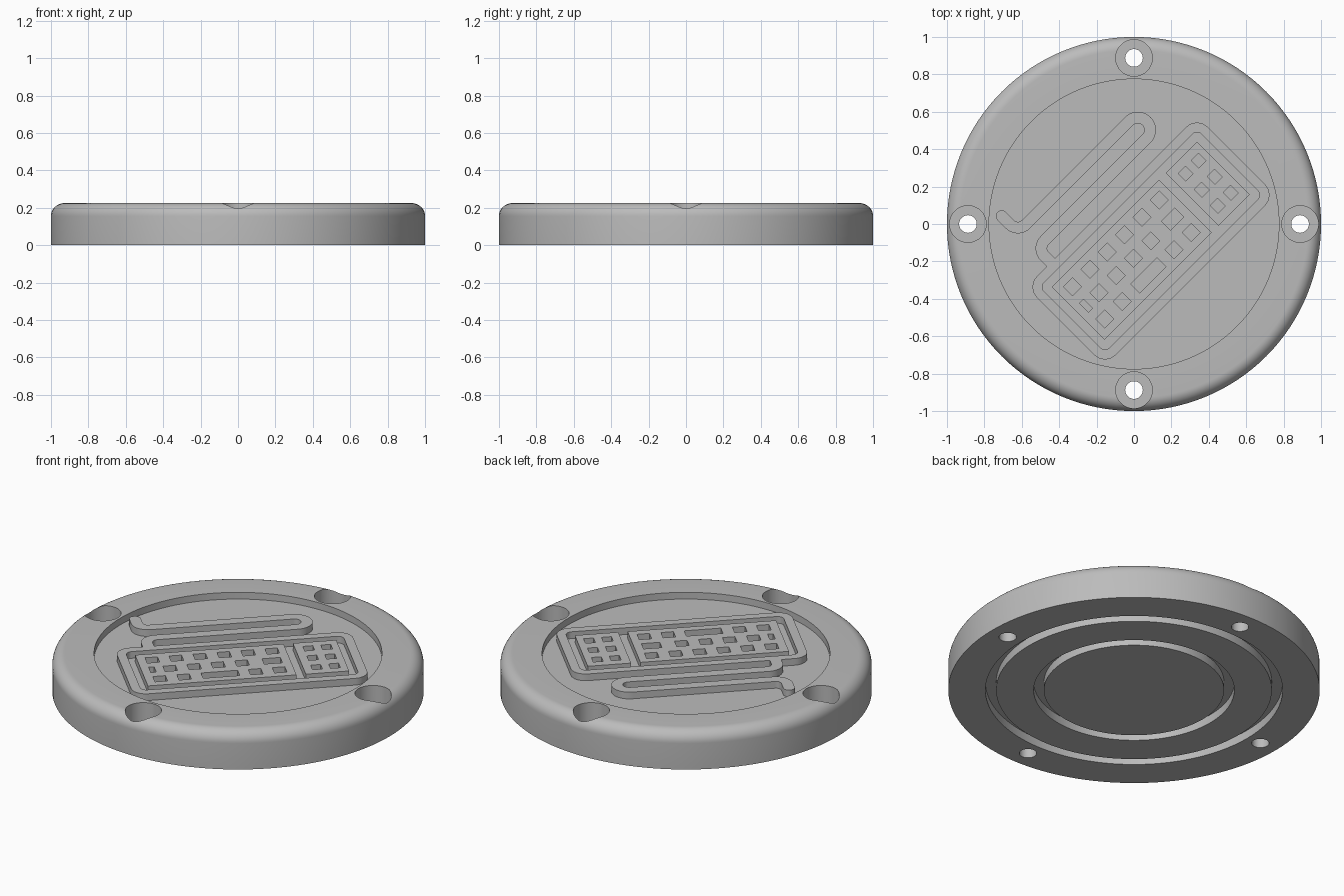
import bpy, bmesh
from math import sin, cos, pi, radians
from mathutils import Vector

cube = bpy.data.objects.get("Cube")
if cube:
    bpy.data.objects.remove(cube, do_unlink=True)

TOP, FLOOR = 0.225, 0.185        # rim height and recessed face height
FILLET = 0.07
STROKE = 0.031                   # half the cable width

grey = bpy.data.materials.new("plain_grey")
grey.use_nodes = True
grey.diffuse_color = (0.5, 0.5, 0.5, 1)
grey.node_tree.nodes["Principled BSDF"].inputs["Base Color"].default_value = (0.5, 0.5, 0.5, 1)


def activate(obj):
    bpy.ops.object.select_all(action="DESELECT")
    obj.select_set(True)
    bpy.context.view_layer.objects.active = obj


def arc(cx, cy, r, a0, a1, steps=10):
    angles = [radians(a0 + (a1 - a0) * i / steps) for i in range(steps + 1)]
    return [(cx + r * cos(a), cy + r * sin(a)) for a in angles]


def lathe(name, profile, segments):
    """Revolve (radius, z) points about the z axis."""
    bm = bmesh.new()
    verts = [bm.verts.new((r, 0, z)) for r, z in profile]
    edges = [bm.edges.new(pair) for pair in zip(verts, verts[1:])]
    bmesh.ops.spin(bm, geom=verts + edges, cent=(0, 0, 0), axis=(0, 0, 1),
                   angle=2 * pi, steps=segments)
    bmesh.ops.remove_doubles(bm, verts=bm.verts, dist=1e-5)
    bmesh.ops.recalc_face_normals(bm, faces=bm.faces)
    mesh = bpy.data.meshes.new(name)
    bm.to_mesh(mesh)
    bm.free()
    mesh.materials.append(grey)
    obj = bpy.data.objects.new(name, mesh)
    bpy.context.collection.objects.link(obj)
    return obj


def relief(name, outlines):
    """Extrude flat outlines (inner ones become holes), turned 45 degrees."""
    curve = bpy.data.curves.new(name, "CURVE")
    curve.dimensions = "2D"
    curve.fill_mode = "BOTH"
    bottom = FLOOR - 0.01
    curve.extrude = (TOP - bottom) / 2
    for pts in outlines:
        spline = curve.splines.new("POLY")
        spline.points.add(len(pts) - 1)
        for p, (u, v) in zip(spline.points, pts):
            p.co = (u, v, 0, 1)
        spline.use_cyclic_u = True
    curve.materials.append(grey)
    obj = bpy.data.objects.new(name, curve)
    bpy.context.collection.objects.link(obj)
    obj.location.z = (TOP + bottom) / 2
    obj.rotation_euler.z = pi / 4
    activate(obj)
    bpy.ops.object.convert(target="MESH")
    obj = bpy.context.object
    bpy.ops.object.shade_smooth_by_angle(angle=radians(30))
    return obj


def rect(u0, u1, v0, v1, r=0.0):
    if r == 0:
        return [(u0, v0), (u1, v0), (u1, v1), (u0, v1)]
    corners = [(u1 - r, v1 - r), (u0 + r, v1 - r), (u0 + r, v0 + r), (u1 - r, v0 + r)]
    return [p for i, (u, v) in enumerate(corners)
            for p in arc(u, v, r, 90 * i, 90 * i + 90, 8)]


def key(u, v, w=0.068, h=0.068):
    return rect(u - w / 2, u + w / 2, v - h / 2, v + h / 2)


# Round body: ring grooves below, filleted rim, recessed face on top
GROOVE = 0.05
profile = [(0, 0)]
for inner, outer in ((0.485, 0.54), (0.742, 0.8)):
    profile += [(inner, 0), (inner, GROOVE), (outer, GROOVE), (outer, 0)]
profile += [(1, 0)] + arc(1 - FILLET, TOP - FILLET, FILLET, 0, 90)
profile += [(0.775, TOP), (0.775, FLOOR), (0, FLOOR)]
body = lathe("round_body", profile, 128)

# Four counterbored screw holes near the rim
for i in range(4):
    cutter = lathe("screw_hole_cutter",
                   [(0, -0.1), (0.047, -0.1), (0.047, 0.11), (0.098, 0.11),
                    (0.098, 0.4), (0, 0.4)], 40)
    cutter.hide_render = True
    cutter.location = (0.888 * cos(i * pi / 2), 0.888 * sin(i * pi / 2), 0)
    mod = body.modifiers.new("screw_hole", "BOOLEAN")
    mod.operation = "DIFFERENCE"
    mod.solver = "EXACT"
    mod.object = cutter
    activate(body)
    bpy.ops.object.modifier_apply(modifier=mod.name)
    bpy.data.objects.remove(cutter, do_unlink=True)
activate(body)
bpy.ops.object.shade_smooth_by_angle(angle=radians(30))

# Keyboard frame
relief("keyboard_frame", [rect(-0.645, 0.645, -0.426, 0.169, 0.08),
                          rect(-0.595, 0.595, -0.375, 0.119, 0.035)])

# Main key panel with sunken keys in three rows
ROWS = (-0.005, -0.127, -0.248)
keys = [key(-0.469 + 0.131 * i, ROWS[0]) for i in range(6)]
keys += [key(-0.49, ROWS[1], 0.03)]
keys += [key(-0.393 + 0.131 * i, ROWS[1]) for i in range(4)]
keys += [key(0.165, ROWS[1], 0.1)]
keys += [key(u, ROWS[2]) for u in (-0.469, -0.338, 0.053, 0.184)]
keys += [key(-0.14, ROWS[2], 0.2)]
relief("main_key_panel", [rect(-0.55, 0.262, -0.327, 0.073)] + keys)

# Number pad panel with two columns of sunken keys
pad = [key(u, v, 0.054, 0.058) for u in (0.386, 0.484) for v in ROWS]
relief("number_pad_panel", [rect(0.313, 0.55, -0.327, 0.073)] + pad)

# Cable: centre line with two bends and a U-turn, widened into a band
start = (-0.47, 0.53)
path = [start]
path += arc(-0.41, 0.4675, 0.06, 180, 270)
path += arc(0.37, 0.3415, 0.066, 90, -90, 20)
path += arc(-0.4, 0.2155, 0.06, 90, 180)
path += [(-0.46, 0.166)]
left, right = [], []
for i, p in enumerate(path):
    d = Vector(path[min(i + 1, len(path) - 1)]) - Vector(path[max(i - 1, 0)])
    side = Vector((-d.y, d.x)).normalized() * STROKE
    left.append(tuple(Vector(p) + side))
    right.append(tuple(Vector(p) - side))
cap = arc(*start, STROKE, 180, 0)[1:-1]
relief("keyboard_cable", [left + right[::-1] + cap])
